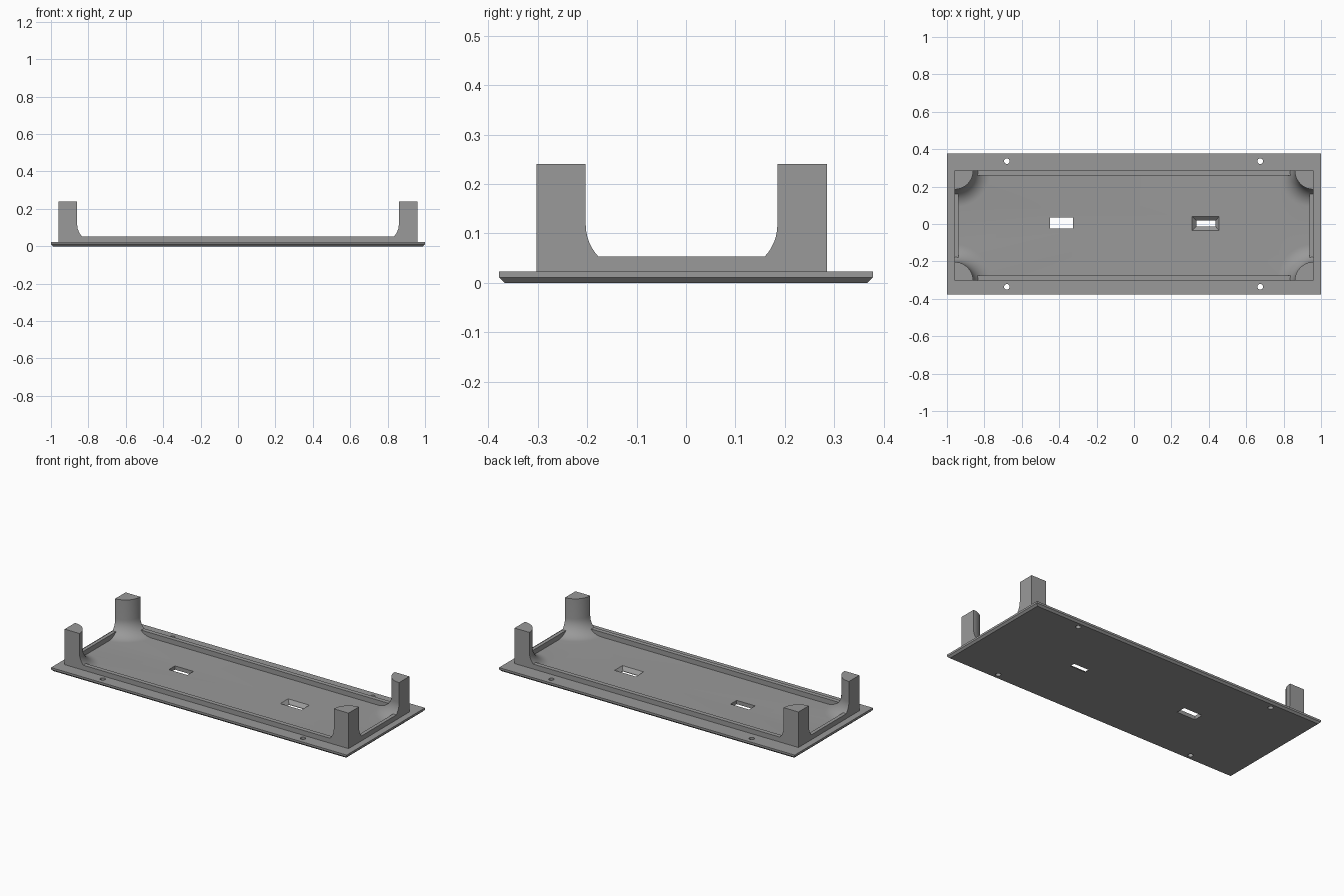
import bpy, bmesh, math

if "Cube" in bpy.data.objects:
    bpy.data.objects.remove(bpy.data.objects["Cube"])

grey = bpy.data.materials.new("plain grey")
grey.diffuse_color = (0.32, 0.32, 0.32, 1)
grey.use_nodes = True
grey.node_tree.nodes["Principled BSDF"].inputs["Base Color"].default_value = grey.diffuse_color

# Main dimensions
PX, PY, FLOOR, CHAMFER = 1.0, 0.378, 0.023, 0.011   # base plate
RX, RY0, RY1, RIM = 0.96, -0.303, 0.285, 0.053      # raised rim
POST_R, POST_H, FLARE = 0.1, 0.24, 0.095            # corner posts


def make(name, bm):
    bmesh.ops.recalc_face_normals(bm, faces=bm.faces)
    me = bpy.data.meshes.new(name)
    bm.to_mesh(me)
    bm.free()
    me.materials.append(grey)
    ob = bpy.data.objects.new(name, me)
    bpy.context.collection.objects.link(ob)
    return ob


def loft(name, rings):
    """Closed solid through stacked rings of points."""
    bm = bmesh.new()
    vs = [[bm.verts.new(p) for p in r] for r in rings]
    n = len(vs[0])
    for a, b in zip(vs, vs[1:]):
        for i in range(n):
            bm.faces.new((a[i], a[(i + 1) % n], b[(i + 1) % n], b[i]))
    bm.faces.new(vs[0])
    bm.faces.new(vs[-1])
    return make(name, bm)


def rect(x0, x1, y0, y1, z):
    return [(x0, y0, z), (x1, y0, z), (x1, y1, z), (x0, y1, z)]


def box(name, x0, x1, y0, y1, z0, z1):
    return loft(name, [rect(x0, x1, y0, y1, z0), rect(x0, x1, y0, y1, z1)])


def combine(target, tool, op):
    m = target.modifiers.new(op.lower(), 'BOOLEAN')
    m.operation, m.solver, m.object = op, 'EXACT', tool
    bpy.context.view_layer.objects.active = target
    bpy.ops.object.modifier_apply(modifier=m.name)
    bpy.data.objects.remove(tool)


# Base plate with a chamfered underside
plate = loft("base_plate", [
    rect(-PX + CHAMFER, PX - CHAMFER, -PY + CHAMFER, PY - CHAMFER, 0),
    rect(-PX, PX, -PY, PY, CHAMFER),
    rect(-PX, PX, -PY, PY, FLOOR)])

# Low rim around the tray
rim = box("rim", -RX, RX, RY0, RY1, 0.015, RIM)
combine(rim, box("rim_hollow", -RX + 0.022, RX - 0.022, RY0 + 0.027, RY1 - 0.027,
                 0, 0.1), 'DIFFERENCE')
combine(plate, rim, 'UNION')

# Quarter-round corner posts flaring down onto the floor
profile = [(POST_R + FLARE, 0.015)]
for i in range(13):
    a = math.pi / 2 * i / 12
    profile.append((POST_R + FLARE * (1 - math.sin(a)),
                    FLOOR + FLARE * (1 - math.cos(a))))
profile.append((POST_R, POST_H))
for sx in (-1, 1):
    for cy, sy in ((RY0, 1), (RY1, -1)):
        rings = []
        for r, z in profile:
            ring = [(sx * RX, cy, z)]
            for i in range(17):
                t = math.pi / 2 * i / 16
                ring.append((sx * (RX - r * math.cos(t)), cy + sy * r * math.sin(t), z))
            rings.append(ring)
        combine(plate, loft("corner_post", rings), 'UNION')

# Straight slot and tapered slot through the floor
combine(plate, box("slot", -0.45, -0.325, -0.025, 0.034, -0.05, 0.1), 'DIFFERENCE')
combine(plate, loft("tapered_slot", [
    rect(0.333, 0.437, -0.014, 0.018, -0.01),
    rect(0.333, 0.437, -0.014, 0.018, 0.003),
    rect(0.311, 0.455, -0.036, 0.04, FLOOR),
    rect(0.311, 0.455, -0.036, 0.04, 0.05)]), 'DIFFERENCE')

# Four screw holes in the flange
for x in (-0.68, 0.675):
    for y in (-0.336, 0.336):
        circle = [(x + 0.015 * math.cos(math.tau * i / 24),
                   y + 0.015 * math.sin(math.tau * i / 24)) for i in range(24)]
        combine(plate, loft("screw_hole", [[(*p, z) for p in circle] for z in (-0.05, 0.1)]),
                'DIFFERENCE')

# Smooth the rounded faces and keep the corners sharp
plate.name = "mounting_tray"
bpy.ops.object.select_all(action='DESELECT')
plate.select_set(True)
bpy.context.view_layer.objects.active = plate
bpy.ops.object.shade_smooth_by_angle(angle=math.radians(30))
